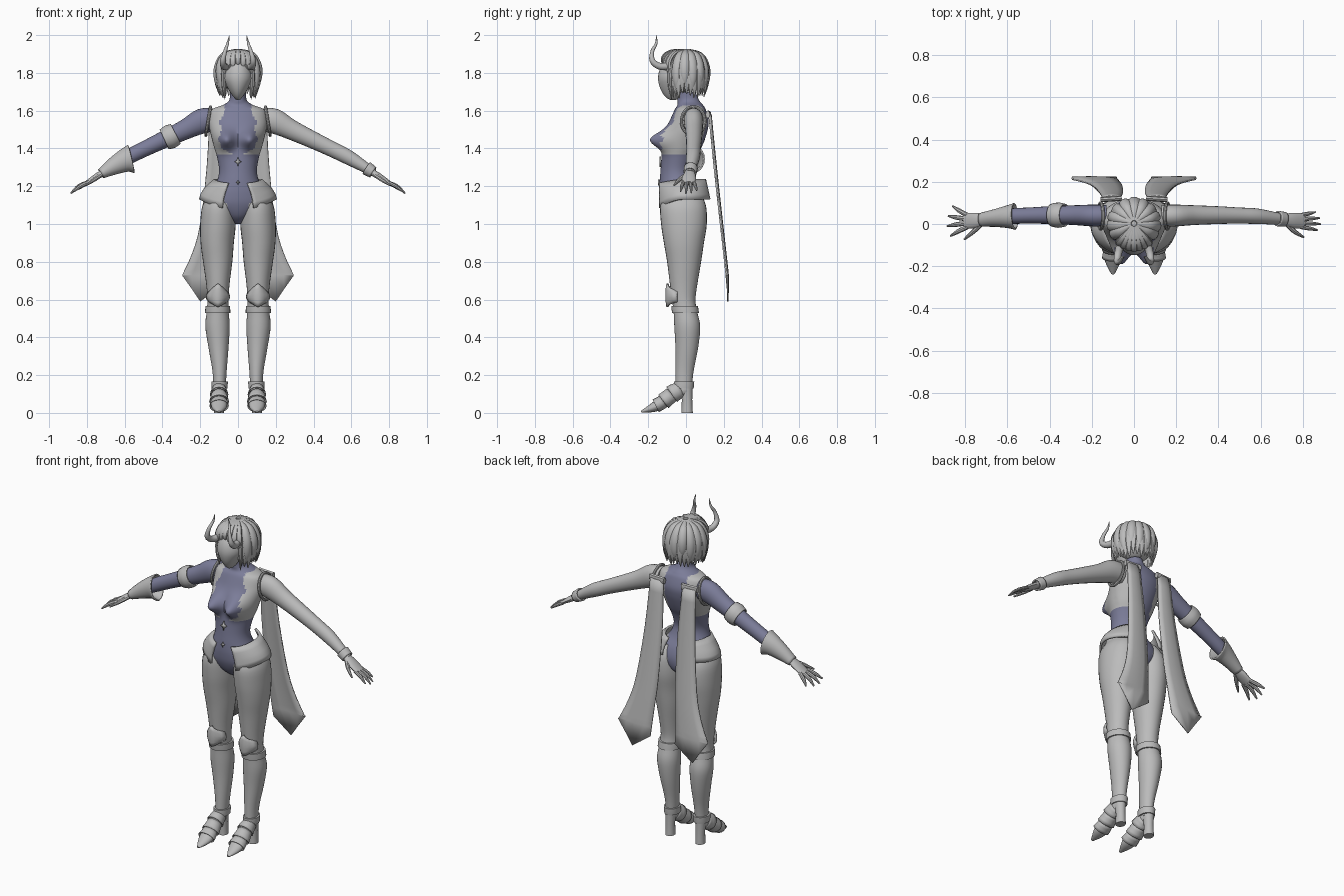
import bpy, bmesh, math, random
from mathutils import Vector

random.seed(4)
default = bpy.data.objects.get("Cube")
if default:
    bpy.data.objects.remove(default, do_unlink=True)


def material(name, color):
    mat = bpy.data.materials.new(name)
    mat.use_nodes = True
    mat.diffuse_color = color
    mat.node_tree.nodes["Principled BSDF"].inputs["Base Color"].default_value = color
    return mat


GREY = material("pale grey", (0.5, 0.5, 0.5, 1))
BLUE = material("slate blue", (0.2, 0.205, 0.32, 1))


def finish(name, bm, mats, rule=None, thick=0):
    """Turn a bmesh into a smooth shaded object, coloured by a rule on face centres."""
    bmesh.ops.recalc_face_normals(bm, faces=bm.faces)
    if rule:
        for face in bm.faces:
            face.material_index = rule(face.calc_center_median())
    mesh = bpy.data.meshes.new(name)
    bm.to_mesh(mesh)
    bm.free()
    obj = bpy.data.objects.new(name, mesh)
    bpy.context.collection.objects.link(obj)
    for mat in mats:
        mesh.materials.append(mat)
    if thick:
        solid = obj.modifiers.new("thickness", 'SOLIDIFY')
        solid.thickness, solid.offset = thick, 0
    bpy.ops.object.select_all(action='DESELECT')
    obj.select_set(True)
    bpy.context.view_layer.objects.active = obj
    bpy.ops.object.shade_smooth_by_angle(angle=math.radians(40))
    return obj


def loft(name, rings, mats, closed=True, caps=True, rule=None, thick=0):
    bm = bmesh.new()
    rows = [[bm.verts.new(p) for p in ring] for ring in rings]
    count = len(rows[0])
    for low, high in zip(rows, rows[1:]):
        for i in range(count if closed else count - 1):
            j = (i + 1) % count
            bm.faces.new((low[i], low[j], high[j], high[i]))
    if closed and caps:
        bm.faces.new(rows[0])
        bm.faces.new(rows[-1])
    return finish(name, bm, mats, rule, thick)


def smooth_rows(rows, steps):
    """Catmull-Rom resampling of every column."""
    out = []
    for i in range(len(rows) - 1):
        quad = zip(rows[max(i - 1, 0)], rows[i], rows[i + 1], rows[min(i + 2, len(rows) - 1)])
        quad = list(quad)
        for k in range(steps):
            t = k / steps
            out.append([b + t * (c - a) / 2 + t * t * (a - 2.5 * b + 2 * c - d / 2)
                        + t ** 3 * (3 * (b - c) + d - a) / 2 for a, b, c, d in quad])
    return out + [list(rows[-1])]


def interp(rows, key):
    """Linear lookup in rows sorted from high to low key."""
    for a, b in zip(rows, rows[1:]):
        if a[0] >= key >= b[0]:
            t = (a[0] - key) / (a[0] - b[0])
            return [p + (q - p) * t for p, q in zip(a, b)]
    return list(rows[0] if key > rows[0][0] else rows[-1])


def section(row, sides, s=1, grow=0):
    z, x0, x1, y0, y1 = row
    ring = []
    for i in range(sides):
        a = math.tau * i / sides
        ring.append(Vector((s * ((x0 + x1) / 2 + ((x1 - x0) / 2 + grow) * math.cos(a)),
                            (y0 + y1) / 2 + ((y1 - y0) / 2 + grow) * math.sin(a), z)))
    return ring


def tube(name, rows, mat, s=1, sides=12, steps=4, ref=(0, 1, 0), caps=True, thick=0, rule=None):
    """Rows are x, y, z, radius along ref, radius across it."""
    rows = smooth_rows(rows, steps)
    points = [Vector(r[:3]) for r in rows]
    rings = []
    for i, p in enumerate(points):
        tangent = (points[min(i + 1, len(rows) - 1)] - points[max(i - 1, 0)]).normalized()
        side = Vector(ref) - tangent * tangent.dot(Vector(ref))
        side.normalize()
        up = tangent.cross(side)
        ring = []
        for k in range(sides):
            a = math.tau * k / sides
            q = p + side * rows[i][3] * math.cos(a) + up * rows[i][4] * math.sin(a)
            ring.append(Vector((s * q.x, q.y, q.z)))
        rings.append(ring)
    return loft(name, rings, [mat], caps=caps, thick=thick, rule=rule)


def ball(name, centre, size, mat, shape=None):
    bm = bmesh.new()
    bmesh.ops.create_uvsphere(bm, u_segments=32, v_segments=20, radius=1)
    for v in bm.verts:
        if shape:
            shape(v.co)
        v.co = Vector(centre) + Vector([a * b for a, b in zip(v.co, size)])
    return finish(name, bm, [mat])


# Torso: suit and vest in one skin, coloured by height and side
torso = [(z, -w, w, f, b) for z, w, f, b in (
    (1.70, .043, -.045, .05), (1.655, .047, -.045, .07), (1.63, .08, -.045, .09),
    (1.605, .14, -.06, .105), (1.55, .155, -.085, .12), (1.5, .15, -.11, .115),
    (1.45, .138, -.125, .1), (1.4, .125, -.125, .08), (1.35, .11, -.13, .055),
    (1.28, .1, -.135, .035), (1.22, .115, -.14, .05), (1.16, .155, -.14, .085),
    (1.1, .165, -.13, .1), (1.04, .09, -.1, .09), (1.0, .03, -.05, .05))]
vest_edge = ((1.63, .07), (1.58, .075), (1.54, .1), (1.5, .085), (1.45, .105), (1.4, .085), (1.365, .02))
hip_edge = ((1.23, .14), (1.2, .11), (1.1, .06), (1.0, .05))


def suit_rule(c):
    if 1.365 < c.z < 1.625:
        edge = interp(vest_edge, c.z)[1] if c.y < 0 else .07
        return 1 if abs(c.x) > edge else 0
    if c.z < 1.23:
        return 1 if abs(c.x) > interp(hip_edge, c.z)[1] else 0
    return 0


rings = [section(row, 72) for row in smooth_rows(torso, 6)]
for ring in rings:
    for p in ring:
        if p.y < 0:
            p.y -= .078 * math.exp(-((abs(p.x) - .065) / .045) ** 2 - ((p.z - 1.445) / .05) ** 2)
loft("torso", rings, [BLUE, GREY], rule=suit_rule)

# Belly ornaments
for z, size in ((1.33, .028), (1.22, .016)):
    bm = bmesh.new()
    front = interp(torso, z)[3] - .004
    star = []
    for i in range(8):
        r = size if i % 2 == 0 else size * .4
        star.append(bm.verts.new((r * .7 * math.sin(i * math.pi / 4), front, z + r * math.cos(i * math.pi / 4))))
    bm.faces.new(star)
    finish("belly_ornament", bm, [GREY], thick=.008)

leg = [(1.17, .03, .14, -.1, .07), (1.1, .015, .187, -.135, .105), (1.0, .012, .2, -.132, .11),
       (.9, .022, .198, -.117, .095), (.8, .03, .185, -.1, .08), (.68, .045, .168, -.085, .06),
       (.6, .05, .162, -.075, .05), (.54, .05, .165, -.066, .058), (.46, .044, .173, -.062, .075),
       (.35, .05, .157, -.056, .065), (.22, .06, .135, -.055, .04), (.12, .066, .13, -.055, .03)]
foot = [(.1, .0, .13, .032, .04), (.1, -.06, .105, .037, .04), (.1, -.12, .058, .042, .034),
        (.1, -.175, .028, .038, .024), (.1, -.237, .006, .008, .005)]
arm = [(.13, .04, 1.55, .05, .06), (.19, .04, 1.545, .052, .066), (.28, .042, 1.5, .047, .053),
       (.4, .042, 1.443, .042, .045), (.5, .04, 1.395, .038, .041), (.58, .037, 1.355, .037, .039),
       (.66, .028, 1.308, .03, .03), (.72, .022, 1.27, .024, .02)]

for s, side in ((1, "left"), (-1, "right")):
    # Legs, boot cuffs and knee guards
    loft(side + "_leg", [section(r, 28, s) for r in smooth_rows(leg, 4)], [GREY])
    for part, top, low, grow in (("boot_cuff", .565, .53, .006), ("ankle_cuff", .165, .13, .007)):
        zs = [top + (low - top) * i / 2 for i in range(3)]
        loft(f"{side}_{part}", [section(interp(leg, z), 28, s, grow) for z in zs], [GREY], thick=.006)
    guard = []
    for v in range(6):
        t = v / 5
        guard.append([(s * (.106 + .06 * u * (.75 + .25 * math.sin(math.pi * t))),
                       -.103 + .055 * u * u + .02 * (t - .5) ** 2,
                       .56 + .03 * abs(u) + t * (.125 - .075 * abs(u)))
                      for u in [k / 4 - 1 for k in range(9)]])
    loft(side + "_knee_guard", guard, [GREY], closed=False, thick=.012)

    # Shoes: sole body, layered instep plates and block heel
    tube(side + "_shoe", foot, GREY, s, sides=16, ref=(1, 0, 0))
    path = smooth_rows(foot, 4)
    for start in (2, 5, 8):
        plate = [[x, y, z + .003, a + grow, b + grow]
                 for (x, y, z, a, b), grow in zip(path[start:start + 4], (.001, .003, .006, .009))]
        tube(side + "_shoe_plate", plate, GREY, s, sides=16, steps=1, ref=(1, 0, 0), caps=False, thick=.003)
    heel = [(.14, .068, .132, -.035, .035), (.07, .075, .125, -.022, .033), (0, .073, .127, -.025, .036)]
    loft(side + "_heel", [section(r, 16, s) for r in heel], [GREY])

    # Hip plate wrapping each side, dropping towards the front
    plate = []
    for v in range(5):
        t = v / 4
        wide = .122 + .078 * math.sin(t * math.pi / 2)
        row = []
        for i in range(25):
            a = math.radians(-66 + i * 5.6)
            frontness = max(0, -math.sin(a))
            row.append((s * wide * math.cos(a), -.02 + (.13 + .012 * t) * math.sin(a) + .012 * t,
                        1.235 - .105 * t - .055 * frontness ** 2 * t - .02 * frontness * (1 - t)))
        plate.append(row)
    loft(side + "_hip_plate", plate, [GREY], closed=False, thick=.012)

    # Arms and the rim of each vest armhole
    tube(side + "_arm", arm, GREY if s > 0 else BLUE, s, sides=20)
    rim = []
    for i in range(33):
        a = math.tau * i / 32
        rim.append((.158 - .012 * math.sin(a), .038 + .062 * math.cos(a), 1.545 + .076 * math.sin(a), .008, .008))
    tube(side + "_armhole_rim", rim, GREY, s, sides=8, steps=1, ref=(1, 0, 0))

    # Hands: flat palm, four fingers and a thumb, spread into claws on the armoured side
    spread = .5 if s > 0 else 1.5
    thin = 1 if s > 0 else 1.15
    tube(side + "_palm", [(.7, .022, 1.28, .023, .018), (.75, .017, 1.25, .036, .017),
                          (.805, .014, 1.215, .036, .011)], GREY, s, sides=14)
    for i, length in enumerate((.07, .085, .08, .06)):
        off = (i - 1.5) * .019
        y = .014 + off
        r = .0095 * thin
        tube(side + "_finger", [(.79, y, 1.222, r, r), (.8 + length * .5, y + off * spread * .5, 1.2, r, r),
                                (.8 + length, y + off * spread, 1.215 - length * .62, r * .4, r * .4)],
             GREY, s, sides=8)
    tube(side + "_thumb", [(.725, .0, 1.26, .012, .012), (.76, -.035, 1.235, .011, .011),
                           (.805, -.058 - .01 * spread, 1.205, .005, .005)], GREY, s, sides=8, ref=(0, 0, 1))

    # Horns
    tube(side + "_horn", [(.06, -.085, 1.835, .02, .02), (.075, -.14, 1.835, .018, .018),
                          (.08, -.178, 1.865, .015, .015), (.068, -.178, 1.915, .01, .01),
                          (.055, -.158, 1.955, .007, .007), (.045, -.157, 2.0, .001, .001)],
         GREY, s, ref=(1, 0, 0))

    # Back streamer with pointed end, and its clasp
    cloth = [(1.58, .065, .15, .122), (1.3, .052, .165, .15), (1.0, .058, .2, .183),
             (.85, .07, .24, .2), (.73, .08, .295, .213)]
    rows = [[(s * (x0 + (x1 - x0) * k / 4), y + .01 * math.sin(math.pi * k / 4), z) for k in range(5)]
            for z, x0, x1, y in smooth_rows(cloth, 3)]
    rows.append([(s * x, .222, z) for x, z in ((.083, .675), (.14, .633), (.2, .59), (.245, .657), (.295, .727))])
    loft(side + "_streamer", rows, [GREY], closed=False, thick=.008)
    tube(side + "_streamer_clasp", [(.058, .122, 1.58, .012, .02), (.158, .115, 1.58, .012, .02)],
         GREY, s, sides=8)

# Armband and flared gauntlet of the right arm
tube("right_armband", [(.33, .042, 1.477, .051, .054), (.36, .042, 1.462, .056, .06),
                       (.39, .042, 1.448, .05, .053)], GREY, -1, sides=20, caps=False, thick=.008)
tube("right_gauntlet", [(.565, .036, 1.345, .06, .073), (.6, .034, 1.335, .05, .058),
                        (.66, .028, 1.305, .038, .042), (.725, .02, 1.266, .029, .023)],
     GREY, -1, sides=20, caps=False, thick=.008)

# Wrist cuff of the left arm
tube("left_wrist_cuff", [(.68, .026, 1.296, .033, .033), (.715, .022, 1.273, .031, .028)],
     GREY, 1, sides=20, caps=False, thick=.008)


# Head: smooth face tapering to a chin, with a scalp under the hair
def jaw(co):
    if co.z < 0:
        co.x *= 1 + .5 * co.z
        co.y = co.y * (1 + .2 * co.z) + .15 * co.z


ball("face", (0, -.055, 1.77), (.078, .093, .115), GREY, jaw)
ball("scalp", (0, 0, 1.81), (.108, .103, .11), GREY)


# Hair: tapered locks falling from the crown, short over the brow
def lock(angle, end, width, lift):
    c, n = math.cos(angle), math.sin(angle)
    rows = []
    for reach, t, w in ((.12, 0, .4), (.7, .12, .9), (1, .4, 1), (1.03, .72, .85), (.93, 1, .12)):
        r = reach + lift * reach
        rows.append((.108 * r * c, .003 + .104 * r * n, 1.922 + (end - 1.922) * t, width * w, .013 * w))
    tube("hair_lock", rows, GREY, sides=8, ref=(-n, c, 0))


for i in range(24):
    lock(math.radians(-48 + i * 276 / 23), 1.675 + random.uniform(-.012, .02), .021, random.uniform(-.04, .03))
for i in range(11):
    lock(math.radians(-30 + i * 24), 1.71 + random.uniform(-.01, .02), .024, .05)
for i in range(7):
    away = abs(i - 3)
    lock(math.radians(-126 + i * 12), 1.83 - .018 * away, .017, .14 - .015 * away)
for angle in (-50, -130):
    lock(math.radians(angle), 1.66, .012, .07)
